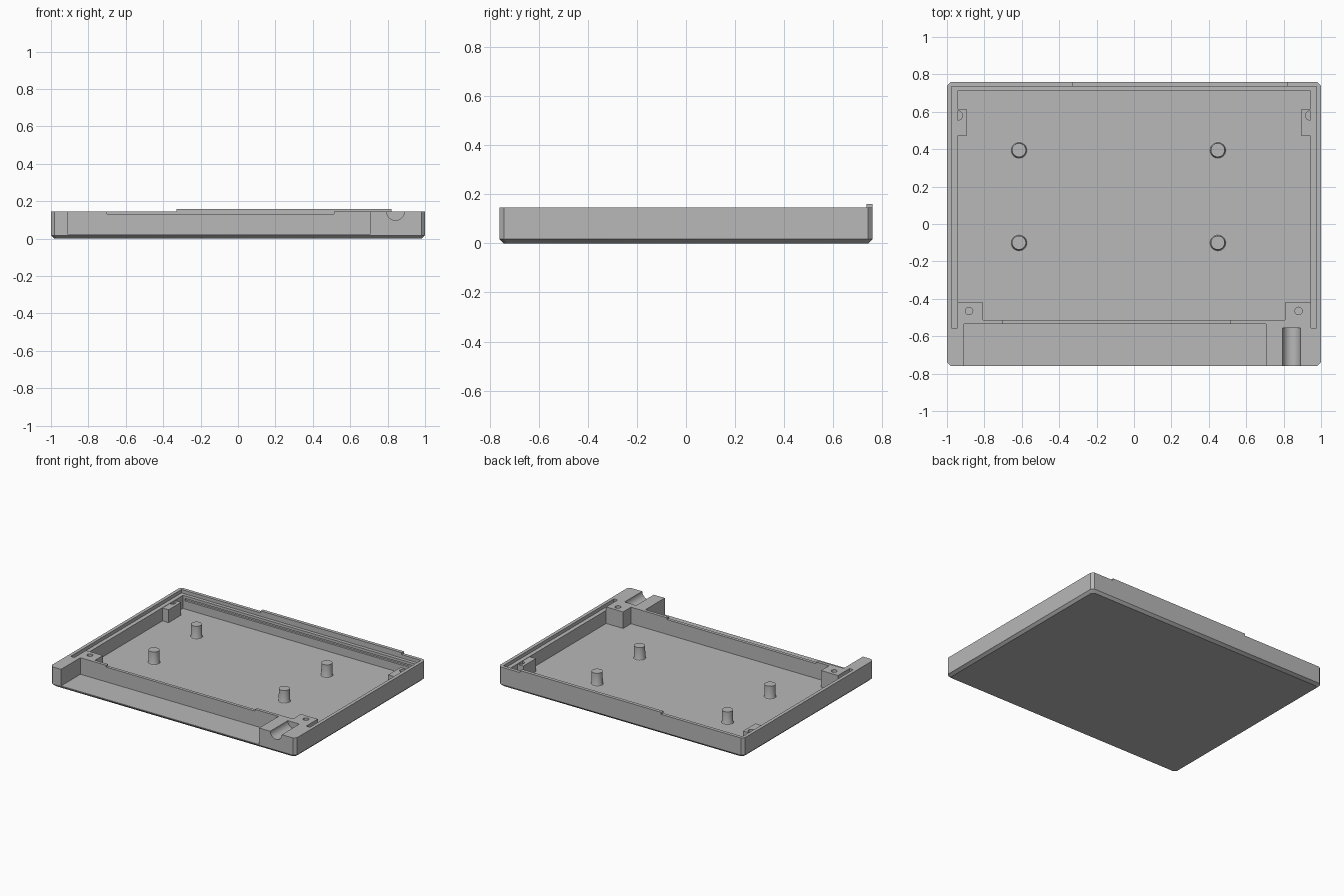
import bpy, bmesh, math

cube = bpy.data.objects.get("Cube")
if cube:
    bpy.data.objects.remove(cube, do_unlink=True)

grey = bpy.data.materials.new("plain grey")
grey.use_nodes = True
colour = (0.48, 0.48, 0.48, 1)
grey.diffuse_color = colour
grey.node_tree.nodes["Principled BSDF"].inputs["Base Color"].default_value = colour

W, D, RIM, FLOOR = 1.0, 0.76, 0.145, 0.023
IN_X, IN_BACK, IN_FRONT = 0.945, 0.71, -0.512


def loft(name, rings):
    """Closed solid through rings of equal point count."""
    bm = bmesh.new()
    loops = [[bm.verts.new(p) for p in ring] for ring in rings]
    n = len(loops[0])
    for a, b in zip(loops, loops[1:]):
        for i in range(n):
            j = (i + 1) % n
            bm.faces.new((a[i], a[j], b[j], b[i]))
    bm.faces.new(loops[0][::-1])
    bm.faces.new(loops[-1])
    bmesh.ops.recalc_face_normals(bm, faces=bm.faces)
    mesh = bpy.data.meshes.new(name)
    bm.to_mesh(mesh)
    bm.free()
    mesh.materials.append(grey)
    obj = bpy.data.objects.new(name, mesh)
    bpy.context.collection.objects.link(obj)
    return obj


def prism(name, outline, z0, z1):
    return loft(name, [[(x, y, z) for x, y in outline] for z in (z0, z1)])


def box(name, x0, x1, y0, y1, z0, z1):
    return prism(name, [(x0, y0), (x1, y0), (x1, y1), (x0, y1)], z0, z1)


def circle(x, y, r, n=32):
    return [(x + r * math.cos(i * math.tau / n), y + r * math.sin(i * math.tau / n))
            for i in range(n)]


def mirrored(half):
    return half + [(-x, y) for x, y in reversed(half)]


def cut(obj, cutter):
    """Subtract the cutter and discard it."""
    cutter.hide_render = True
    mod = obj.modifiers.new("cut", "BOOLEAN")
    mod.operation, mod.solver, mod.object = "DIFFERENCE", "EXACT", cutter
    deps = bpy.context.evaluated_depsgraph_get()
    mesh = bpy.data.meshes.new_from_object(obj.evaluated_get(deps))
    obj.modifiers.clear()
    obj.data = mesh
    bpy.data.objects.remove(cutter, do_unlink=True)


def smooth(obj):
    bpy.ops.object.select_all(action="DESELECT")
    obj.select_set(True)
    bpy.context.view_layer.objects.active = obj
    bpy.ops.object.shade_smooth_by_angle(angle=math.radians(30))


# Outer tray with bevelled corners and a bevelled bottom edge
def body_ring(inset, z, c=0.02):
    w, d = W - inset, D - inset
    half = [(w - c, -d), (w, -d + c), (w, d - c), (w - c, d)]
    return [(x, y, z) for x, y in mirrored(half)]


tray = loft("tray", [body_ring(0.018, 0), body_ring(0, 0.018), body_ring(0, RIM)])

# Main cavity, leaving the two front corner blocks standing
cut(tray, prism("cavity", mirrored([(0.807, IN_FRONT), (0.807, -0.42),
                                    (IN_X, -0.42), (IN_X, IN_BACK)]), FLOOR, 0.3))
# Stepped ledge around the sides and back
cut(tray, prism("ledge", mirrored([(IN_X, IN_BACK), (IN_X, -0.555),
                                   (0.975, -0.555), (0.975, 0.735)]), 0.12, 0.3))
# Front recess and the lowered part of the wall behind it
cut(tray, box("recess", -0.91, 0.705, -0.9, -0.535, FLOOR, 0.3))
cut(tray, box("wall_notch", -0.70, 0.513, -0.56, -0.50, 0.132, 0.3))
# Catch groove along the back wall
cut(tray, box("catch_groove", -0.93, 0.93, 0.70, 0.725, 0.083, 0.1))
# Round cable channel
channel = loft("channel", [[(x, y, z) for x, z in circle(0.842, RIM, 0.047)]
                           for y in (-0.9, -0.555)])
cut(tray, channel)
# Screw holes in the corner blocks
for x in (-0.882, 0.88):
    cut(tray, prism("screw_hole", circle(x, -0.465, 0.02), 0.05, 0.3))
smooth(tray)

# Side brackets with a half round notch
for side, s in (("left", 1), ("right", -1)):
    xs = sorted((s * 0.895, s * 0.95))
    bracket = box(side + "_bracket", *xs, 0.47, 0.615, FLOOR - 0.005, 0.118)
    cut(bracket, prism("notch", circle(s * 0.94, 0.58, 0.024), 0.06, 0.3))
    smooth(bracket)

# Raised tongue on the back wall
box("back_tongue", -0.33, 0.82, 0.735, D, 0.13, 0.16)

# Standoff pegs with flared feet
for i, (x, y) in enumerate((x, y) for x in (-0.615, 0.448) for y in (-0.10, 0.395)):
    profile = [(0.047, FLOOR - 0.003), (0.046, FLOOR), (0.041, FLOOR + 0.003),
               (0.038, FLOOR + 0.01), (0.037, 0.117)]
    peg = loft(f"peg_{i + 1}", [[(px, py, z) for px, py in circle(x, y, r)]
                                for r, z in profile])
    smooth(peg)
